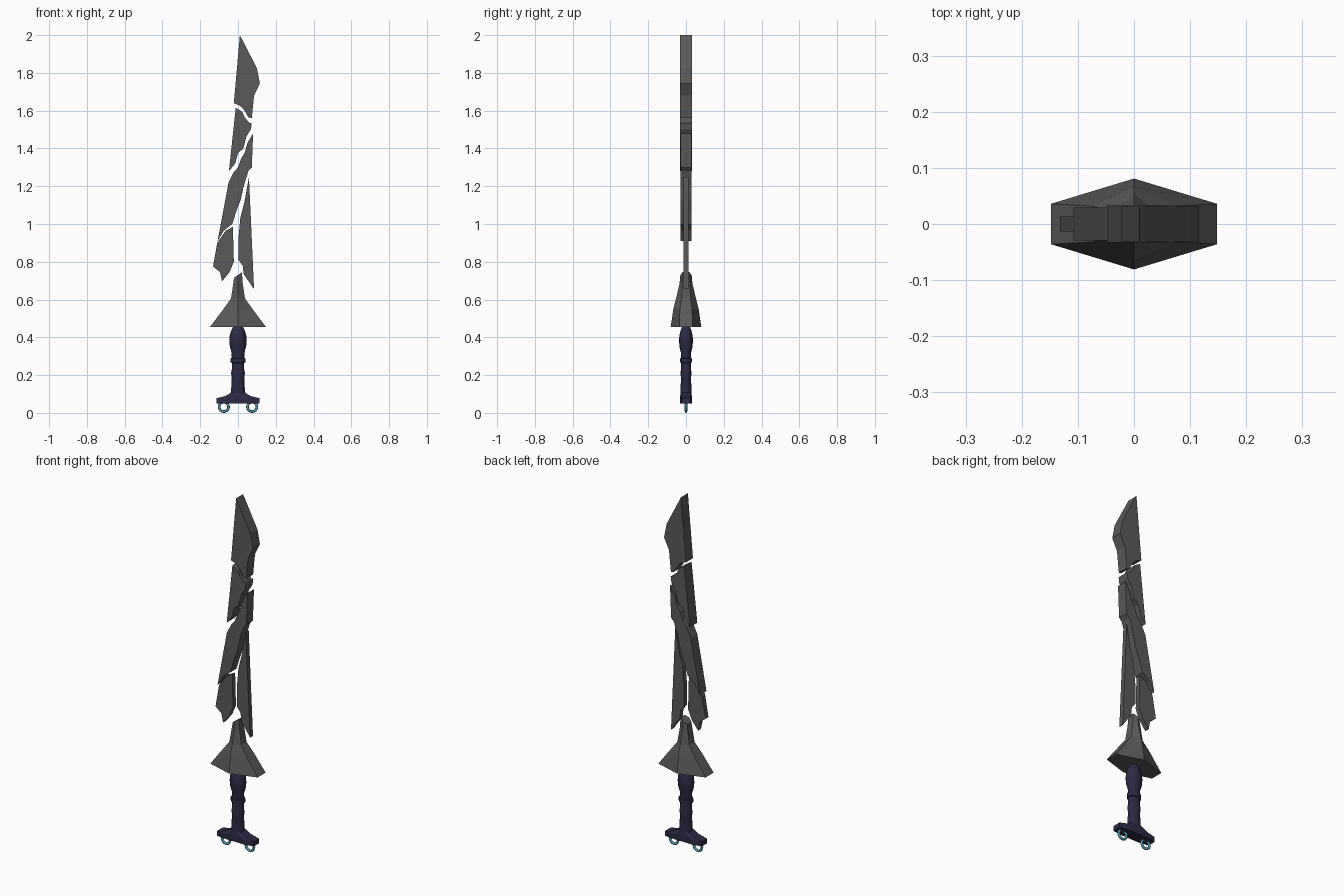
import bpy, bmesh
from math import sin, cos, pi

if "Cube" in bpy.data.objects:
    bpy.data.objects.remove(bpy.data.objects["Cube"])


def material(name, rgb):
    m = bpy.data.materials.new(name)
    m.diffuse_color = (*rgb, 1)
    m.use_nodes = True
    m.node_tree.nodes["Principled BSDF"].inputs["Base Color"].default_value = m.diffuse_color
    return m


STEEL = material("dark_steel", (0.1, 0.1, 0.1))
NAVY = material("navy_grip", (0.025, 0.023, 0.06))
TEAL = material("teal_metal", (0.08, 0.3, 0.4))


def finish(name, bm, mat, smooth=False):
    bmesh.ops.recalc_face_normals(bm, faces=bm.faces)
    me = bpy.data.meshes.new(name)
    bm.to_mesh(me)
    bm.free()
    me.materials.append(mat)
    ob = bpy.data.objects.new(name, me)
    bpy.context.collection.objects.link(ob)
    if smooth:
        bpy.ops.object.select_all(action='DESELECT')
        ob.select_set(True)
        bpy.context.view_layer.objects.active = ob
        bpy.ops.object.shade_smooth_by_angle(angle=0.6)
    return ob


def slab(name, outline, half):
    """Extrude an x-z outline symmetrically along y."""
    bm = bmesh.new()
    face = bm.faces.new([bm.verts.new((x, -half, z)) for x, z in outline])
    out = bmesh.ops.extrude_face_region(bm, geom=[face])["geom"]
    for v in out:
        if isinstance(v, bmesh.types.BMVert):
            v.co.y = half
    return finish(name, bm, STEEL)


def loft(name, rings, mat, smooth=False):
    """Skin a stack of closed rings and cap both ends."""
    bm = bmesh.new()
    loops = [[bm.verts.new(p) for p in r] for r in rings]
    n = len(loops[0])
    for a, b in zip(loops, loops[1:]):
        for i in range(n):
            j = (i + 1) % n
            bm.faces.new((a[i], a[j], b[j], b[i]))
    bm.faces.new(loops[0])
    bm.faces.new(loops[-1])
    return finish(name, bm, mat, smooth)


def hexagon(z, a, b, c, tilt=0):
    pts = [(a, -b), (a, b), (0, c), (-a, b), (-a, -b), (0, -c)]
    return [(x, y, z + tilt * x) for x, y in pts]


def ellipse(z, r, squash=0.8, n=16):
    return [(r * cos(2 * pi * i / n), r * squash * sin(2 * pi * i / n), z)
            for i in range(n)]


# Shattered blade pieces, tip to base
slab("blade_tip", [(0.01, 2.0), (0.1, 1.825), (0.116, 1.745), (0.085, 1.68),
                   (0.073, 1.56), (0.055, 1.565), (0.035, 1.6),
                   (0.012, 1.625), (-0.022, 1.64)], 0.031)
slab("blade_upper_shard", [(-0.012, 1.615), (0.022, 1.595), (0.035, 1.565),
                           (0.06, 1.535), (0.073, 1.535), (0.068, 1.5),
                           (0.045, 1.465), (0.028, 1.4), (0.0, 1.375),
                           (-0.015, 1.32), (-0.048, 1.28)], 0.033)
slab("blade_middle_shard", [(0.08, 1.48), (0.05, 1.43), (0.035, 1.375),
                            (0.018, 1.35), (0.0, 1.3), (-0.022, 1.275),
                            (-0.05, 1.22), (-0.108, 0.91), (-0.075, 0.965),
                            (-0.03, 1.0), (-0.008, 1.07), (0.015, 1.13),
                            (0.03, 1.2), (0.055, 1.28), (0.073, 1.3)], 0.029)
slab("blade_lower_right_shard", [(0.058, 1.25), (0.035, 1.12), (0.012, 1.03),
                                 (0.002, 0.92), (0.002, 0.81), (0.025, 0.78),
                                 (0.03, 0.735), (0.085, 0.655)], 0.013)
slab("blade_lower_left_shard", [(-0.065, 0.965), (-0.027, 0.985),
                                (-0.022, 0.8), (-0.045, 0.745),
                                (-0.085, 0.695), (-0.095, 0.745),
                                (-0.132, 0.775), (-0.11, 0.9)], 0.013)

# Faceted guard with a broken blade stub on top
loft("guard", [hexagon(0.455, 0.148, 0.036, 0.081),
               hexagon(0.55, 0.077, 0.032, 0.067),
               hexagon(0.605, 0.037, 0.024, 0.053),
               hexagon(0.685, 0.025, 0.02, 0.034),
               hexagon(0.73, 0.021, 0.018, 0.03, 0.7)], STEEL)

# Turned grip
grip = [(0.08, 0.037), (0.13, 0.036), (0.19, 0.033), (0.21, 0.037),
        (0.23, 0.033), (0.265, 0.033), (0.268, 0.04), (0.288, 0.04),
        (0.291, 0.033), (0.32, 0.034), (0.35, 0.043), (0.38, 0.046),
        (0.41, 0.044), (0.435, 0.036), (0.457, 0.026)]
loft("grip", [ellipse(z, r) for z, r in grip], NAVY, True)


# Pommel crossbar: flat bar rising to the grip
def bar(z, a, b):
    return [(-a, -b * 0.75, z), (-a * 0.5, -b, z), (a * 0.5, -b, z),
            (a, -b * 0.75, z), (a, b * 0.75, z), (a * 0.5, b, z),
            (-a * 0.5, b, z), (-a, b * 0.75, z)]


loft("pommel_bar", [bar(0.05, 0.115, 0.032), bar(0.077, 0.115, 0.032),
                    bar(0.09, 0.065, 0.031), bar(0.108, 0.037, 0.028)], NAVY)

# Rings hanging under the pommel
for side, name in ((-1, "left_ring"), (1, "right_ring")):
    bpy.ops.mesh.primitive_torus_add(
        location=(side * 0.075, 0, 0.032), rotation=(pi / 2, 0, 0),
        major_radius=0.025, minor_radius=0.007,
        major_segments=24, minor_segments=8)
    ring = bpy.context.object
    ring.name = name
    ring.data.materials.append(TEAL)
    bpy.ops.object.shade_smooth_by_angle(angle=0.9)
